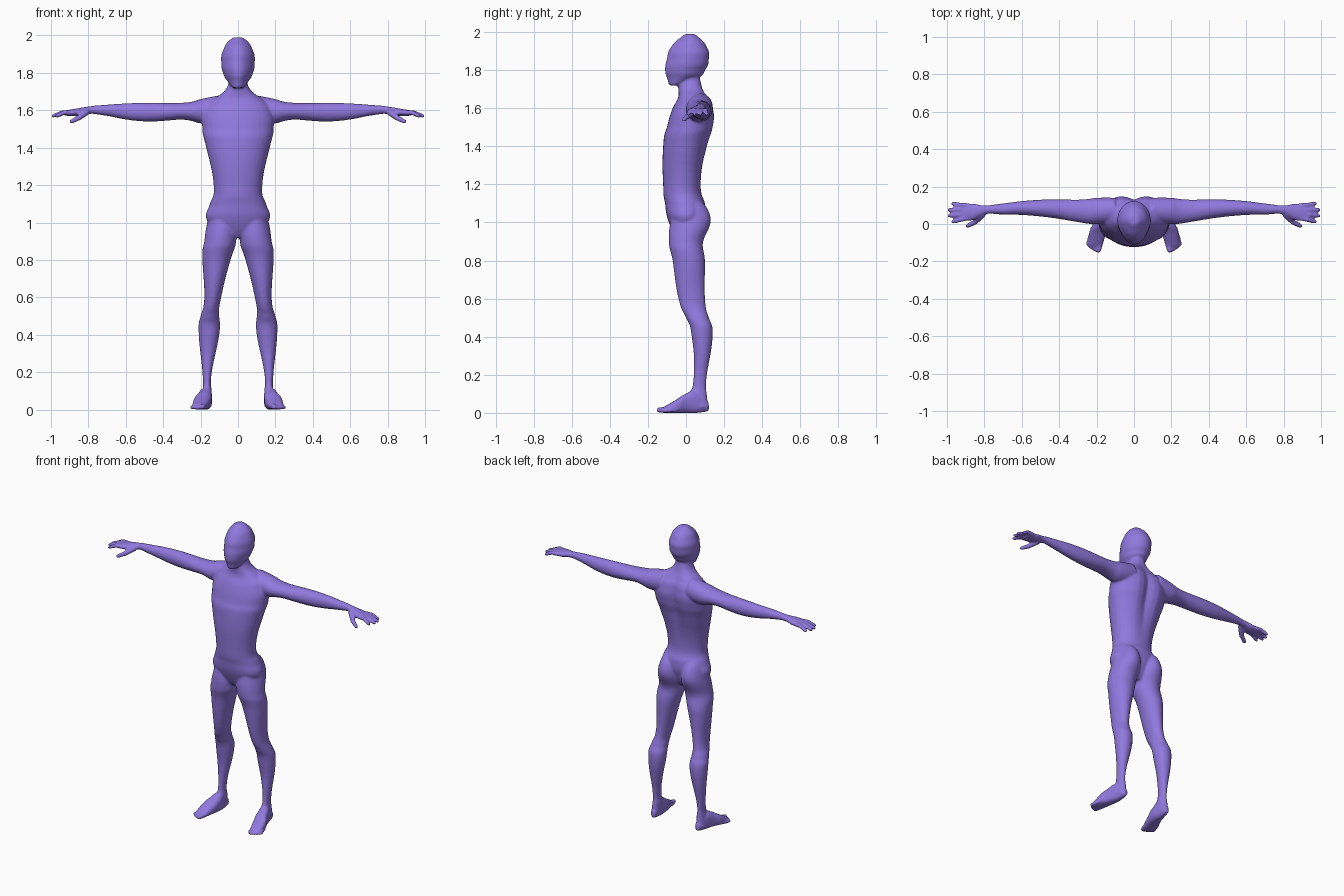
import bpy, bmesh, math
from mathutils import Vector

cube = bpy.data.objects.get("Cube")
if cube:
    bpy.data.objects.remove(cube, do_unlink=True)

skin = bpy.data.materials.new("violet")
skin.use_nodes = True
colour = (0.28, 0.19, 0.73, 1)
skin.diffuse_color = colour
skin.node_tree.nodes["Principled BSDF"].inputs["Base Color"].default_value = colour

body_mesh = bmesh.new()
SIDES = 32
STEPS = 6


def smooth_sections(rows):
    """Fill in extra cross-sections along a smooth curve through the given ones."""
    rows = [Vector(row) for row in rows]
    last = len(rows) - 1
    filled = []
    for i in range(last):
        start, end = rows[i], rows[i + 1]
        leaving = (end - rows[max(i - 1, 0)]) / 2
        arriving = (rows[min(i + 2, last)] - start) / 2
        for step in range(STEPS):
            t = step / STEPS
            blend = t * t * (3 - 2 * t)
            from_start = start + leaving * t
            from_end = end - arriving * (1 - t)
            filled.append(from_start * (1 - blend) + from_end * blend)
    return filled + [rows[last]]


def spine_groove(height):
    """Depth of the furrow between the shoulder blades."""
    return 0.03 * math.exp(-((height - 1.5) / 0.2) ** 2)


def loft(axis, rows, power=2.0, groove=None, taper=0.0):
    """Skin rounded sections; rows are (position, low a, high a, low b, high b)."""
    rings = []
    for pos, a_low, a_high, b_low, b_high in smooth_sections(rows):
        ring = []
        for k in range(SIDES):
            angle = math.tau * k / SIDES
            cosine, sine = math.cos(angle), math.sin(angle)
            u = math.copysign(abs(cosine) ** (2 / power), cosine)
            v = math.copysign(abs(sine) ** (2 / power), sine)
            u *= 1 - taper * max(0, -v)
            a = (a_low + a_high + u * (a_high - a_low)) / 2
            b = (b_low + b_high + v * (b_high - b_low)) / 2
            if groove and v > 0:
                b -= groove(pos) * math.exp(-(a / 0.04) ** 2)
            place = {"x": (pos, a, b), "y": (a, pos, b), "z": (a, b, pos)}[axis]
            ring.append(body_mesh.verts.new(place))
        rings.append(ring)
    for lower, upper in zip(rings, rings[1:]):
        for k in range(SIDES):
            following = (k + 1) % SIDES
            body_mesh.faces.new((lower[k], lower[following], upper[following], upper[k]))
    body_mesh.faces.new(rings[0])
    body_mesh.faces.new(rings[-1])


def centred_loft(rows, **options):
    """Upright loft on the middle plane; rows are (height, half width, front, back)."""
    loft("z", [(height, -half, half, front, back)
               for height, half, front, back in rows], **options)


def digit(points, base_radius, tip_radius):
    """A finger or toe: tapered rods joined by round knuckles."""
    points = [Vector(point) for point in points]
    shrink = (tip_radius - base_radius) / (len(points) - 1)
    radii = [base_radius + shrink * i for i in range(len(points))]
    for point, radius in zip(points, radii):
        ball = bmesh.ops.create_uvsphere(body_mesh, u_segments=12, v_segments=8,
                                         radius=radius)["verts"]
        bmesh.ops.translate(body_mesh, verts=ball, vec=point)
    for start, end, wide, narrow in zip(points, points[1:], radii, radii[1:]):
        along = end - start
        rod = bmesh.ops.create_cone(body_mesh, cap_ends=True, segments=12, radius1=wide,
                                    radius2=narrow, depth=along.length)["verts"]
        turn = along.to_track_quat("Z", "Y").to_matrix()
        bmesh.ops.rotate(body_mesh, verts=rod, matrix=turn)
        bmesh.ops.translate(body_mesh, verts=rod, vec=(start + end) / 2)


# Torso and neck
centred_loft([(0.92, 0.05, -0.05, 0.05), (1, 0.16, -0.09, 0.09), (1.1, 0.15, -0.11, 0.1),
              (1.2, 0.13, -0.12, 0.08), (1.4, 0.17, -0.12, 0.12), (1.5, 0.19, -0.1, 0.15),
              (1.6, 0.18, -0.07, 0.15), (1.66, 0.13, -0.04, 0.12),
              (1.72, 0.06, -0.04, 0.09), (1.8, 0.05, -0.02, 0.07)],
             power=2.1, groove=spine_groove)

# Head, narrower towards the face
centred_loft([(1.72, 0.03, -0.09, -0.04), (1.76, 0.06, -0.1, 0.06), (1.8, 0.08, -0.11, 0.1),
              (1.86, 0.09, -0.1, 0.12), (1.92, 0.08, -0.08, 0.11),
              (1.97, 0.05, -0.03, 0.07), (1.99, 0.02, 0, 0.04)], taper=0.2)

# Arm from shoulder to palm
loft("x", [(0.1, 0.01, 0.14, 1.54, 1.68), (0.2, 0, 0.14, 1.53, 1.66),
           (0.3, 0.01, 0.13, 1.55, 1.64), (0.5, 0.04, 0.13, 1.54, 1.64),
           (0.7, 0.05, 0.11, 1.57, 1.63), (0.8, 0.05, 0.1, 1.58, 1.62),
           (0.86, 0.02, 0.11, 1.57, 1.61), (0.92, 0.02, 0.1, 1.57, 1.6)])

# Four fingers fanned about the palm's middle, then the thumb
for i in range(4):
    fan = i - 1.5
    base = Vector((0.89, 0.065 + 0.022 * fan, 1.588))
    tip = Vector((0.99 - 0.01 * fan * fan, 0.06 + 0.032 * fan, 1.57))
    knuckle = (base + tip) / 2
    knuckle.z = base.z
    digit([base, knuckle, tip], 0.014, 0.011)
digit([(0.81, 0.05, 1.59), (0.85, 0.01, 1.56), (0.89, -0.01, 1.54)], 0.018, 0.012)

# Leg from ankle to hip
loft("z", [(0.03, 0.14, 0.2, 0.01, 0.12), (0.1, 0.14, 0.19, 0.02, 0.11),
           (0.2, 0.14, 0.19, 0.04, 0.11), (0.4, 0.1, 0.21, 0.03, 0.14),
           (0.5, 0.1, 0.2, 0, 0.12), (0.6, 0.09, 0.18, -0.04, 0.1),
           (0.8, 0.04, 0.19, -0.07, 0.1), (0.9, 0.01, 0.18, -0.09, 0.09),
           (1.02, 0.01, 0.16, -0.08, 0.13), (1.12, 0.04, 0.13, -0.07, 0.07)])

# Foot from ball to heel
loft("y", [(-0.12, 0.17, 0.24, 0, 0.03), (-0.05, 0.15, 0.24, 0, 0.07),
           (0, 0.14, 0.22, 0, 0.1), (0.06, 0.14, 0.2, 0, 0.11),
           (0.12, 0.15, 0.18, 0.01, 0.05)], power=2.6)

# Toes along a receding curve, the inner one thicker
for i in range(5):
    radius = 0.011 if i else 0.015
    tip = Vector((0.19 + 0.014 * i, -0.14 + 0.002 * i * i, radius))
    digit([tip + Vector((-0.015, 0.055, 0.005)), tip], radius, radius)

bmesh.ops.recalc_face_normals(body_mesh, faces=body_mesh.faces)
mesh = bpy.data.meshes.new("body")
body_mesh.to_mesh(mesh)
body_mesh.free()
mesh.materials.append(skin)
body = bpy.data.objects.new("body", mesh)
bpy.context.collection.objects.link(body)
bpy.context.view_layer.objects.active = body
body.select_set(True)

# Mirror the limbs, then fuse everything into one soft skin
mirror = body.modifiers.new("mirror", "MIRROR")
mirror.use_mirror_merge = False
fuse = body.modifiers.new("fuse", "REMESH")
fuse.mode = "VOXEL"
fuse.voxel_size = 0.0065
soften = body.modifiers.new("soften", "SMOOTH")
soften.factor = 0.5
soften.iterations = 6
for name in ("mirror", "fuse", "soften"):
    bpy.ops.object.modifier_apply(modifier=name)
bpy.ops.object.shade_smooth()
